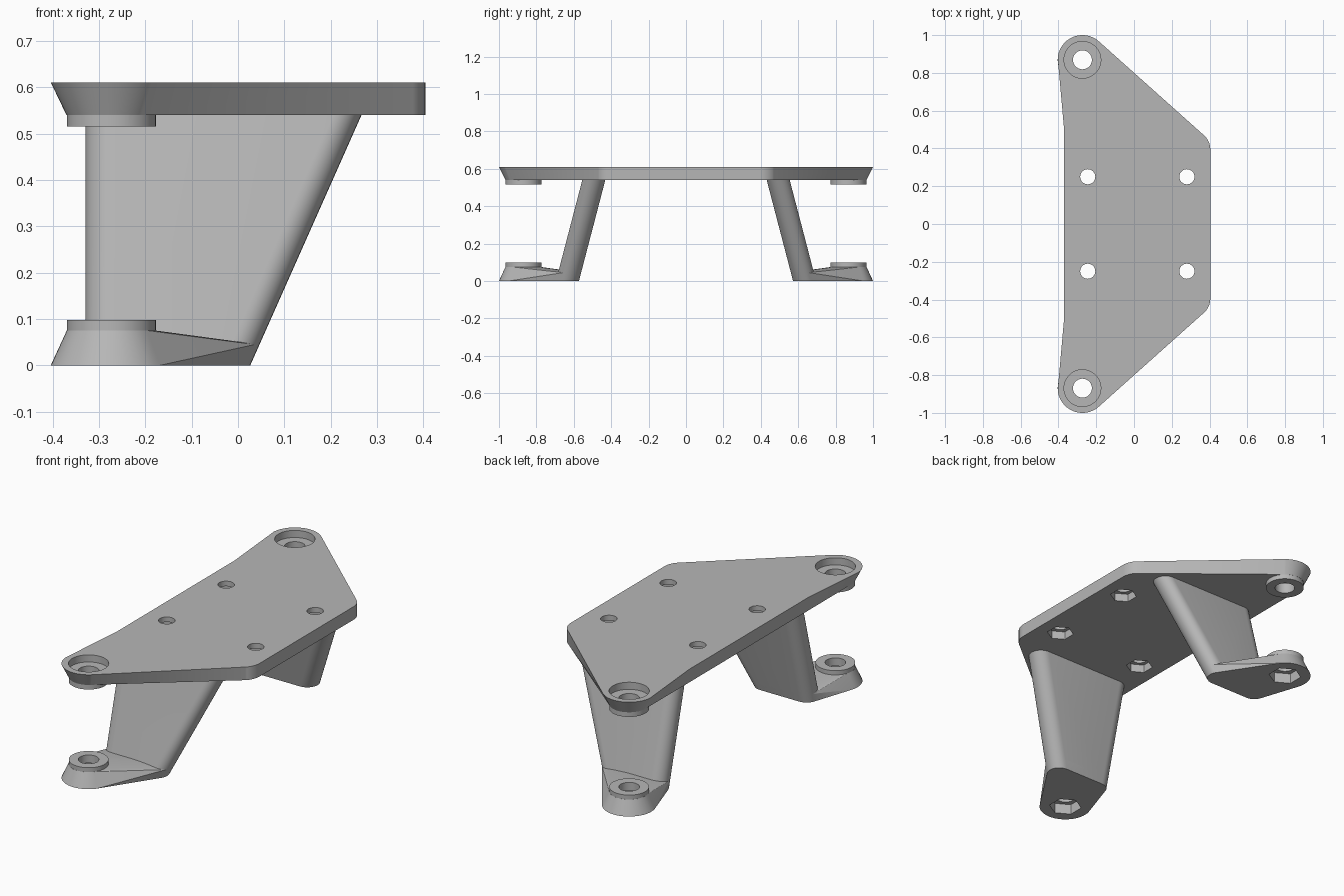
import bpy, bmesh
from math import cos, sin, radians

if "Cube" in bpy.data.objects:
    bpy.data.objects.remove(bpy.data.objects["Cube"])

grey = bpy.data.materials.new("plain grey")
grey.use_nodes = True
colour = (0.47, 0.47, 0.47, 1)
grey.diffuse_color = colour
grey.node_tree.nodes["Principled BSDF"].inputs["Base Color"].default_value = colour

BOLT_X, BOLT_Y = -0.273, 0.869
RIM, BOSS = 0.131, 0.0965
TOP, UNDER = 0.61, 0.54


def arc(cx, cy, r, start, end, n):
    angles = [radians(start + (end - start) * i / n) for i in range(n + 1)]
    return [(cx + r * cos(a), cy + r * sin(a)) for a in angles]


def circle(cx, cy, r, n=48, turn=0):
    return arc(cx, cy, r, turn, turn + 360, n)[:-1]


def make(name, bm):
    bmesh.ops.recalc_face_normals(bm, faces=bm.faces)
    mesh = bpy.data.meshes.new(name)
    bm.to_mesh(mesh)
    bm.free()
    mesh.materials.append(grey)
    obj = bpy.data.objects.new(name, mesh)
    bpy.context.collection.objects.link(obj)
    return obj


def loft(bm, lower, z0, upper, z1):
    """Closed solid between two outlines with equal point counts."""
    a = [bm.verts.new((x, y, z0)) for x, y in lower]
    b = [bm.verts.new((x, y, z1)) for x, y in upper]
    bm.faces.new(a[::-1])
    bm.faces.new(b)
    for i in range(len(a)):
        j = (i + 1) % len(a)
        bm.faces.new((a[i], a[j], b[j], b[i]))


def prisms(name, centres, r, z0, z1, n=48, turn=0):
    bm = bmesh.new()
    for x, y in centres:
        ring = circle(x, y, r, n, turn)
        loft(bm, ring, z0, ring, z1)
    return make(name, bm)


def activate(obj):
    bpy.ops.object.select_all(action='DESELECT')
    obj.select_set(True)
    bpy.context.view_layer.objects.active = obj


def combine(obj, other, operation):
    mod = obj.modifiers.new("cut", 'BOOLEAN')
    mod.operation, mod.solver, mod.object = operation, 'EXACT', other
    activate(obj)
    bpy.ops.object.modifier_apply(modifier=mod.name)
    bpy.data.objects.remove(other)


def smooth(obj):
    activate(obj)
    bpy.ops.object.shade_smooth_by_angle(angle=radians(25))


def plate_outline(end_radius):
    half = arc(0.304, 0.395, 0.1, 0, 48, 10)
    half += arc(BOLT_X, BOLT_Y, end_radius, 48, 176, 28)
    half.append((-0.37, 0.5))
    return half + [(x, -y) for x, y in reversed(half)]


def leg_section(z, side):
    """Rounded slab section; the leg leans inwards and widens upwards."""
    t = z / UNDER
    y = 0.634 - 0.141 * t
    right = arc(-0.035 + 0.24 * t, y, 0.0615, -90, 90, 16)
    left = arc(-0.268, y, 0.0615, 90, 270, 16)
    return [(x, v * side) for x, v in right + left]


# Top plate with flared ends, bolt bosses, counterbores and nut pockets
bolts = [(BOLT_X, s * BOLT_Y) for s in (-1, 1)]
screws = [(x, s * 0.25) for x in (-0.245, 0.28) for s in (-1, 1)]
bm = bmesh.new()
loft(bm, plate_outline(BOSS), UNDER, plate_outline(RIM), TOP)
plate = make("top_plate", bm)
combine(plate, prisms("bosses", bolts, BOSS - 0.0005, 0.515, 0.56), 'UNION')
combine(plate, prisms("counterbores", bolts, 0.0975, 0.572, 0.7), 'DIFFERENCE')
combine(plate, prisms("bolt_holes", bolts, 0.05, 0.4, 0.7), 'DIFFERENCE')
combine(plate, prisms("screw_holes", screws, 0.04, 0.4, 0.7, 32), 'DIFFERENCE')
combine(plate, prisms("nut_pockets", screws, 0.067, 0.4, 0.583, 6, 30), 'DIFFERENCE')
smooth(plate)

for side, label in ((-1, "front"), (1, "back")):
    # Leaning leg, sunk slightly into the foot and the plate
    bm = bmesh.new()
    loft(bm, leg_section(0.01, side), 0.01, leg_section(0.55, side), 0.55)
    smooth(make(label + "_leg", bm))

    # Foot: hull of the flared bolt pad and the bottom of the leg
    spot = [(BOLT_X, side * BOLT_Y)]
    bm = bmesh.new()
    rings = [(circle(*spot[0], RIM), 0), (circle(*spot[0], BOSS), 0.075),
             (leg_section(0, side), 0), (leg_section(0.045, side), 0.045)]
    points = [bm.verts.new((x, y, z)) for ring, z in rings for x, y in ring]
    hull = bmesh.ops.convex_hull(bm, input=points)
    inner = {v for v in hull["geom_interior"] + hull["geom_unused"]
             if isinstance(v, bmesh.types.BMVert)}
    bmesh.ops.delete(bm, geom=list(inner), context='VERTS')
    bmesh.ops.dissolve_limit(bm, angle_limit=radians(0.5),
                             verts=bm.verts, edges=bm.edges)
    foot = make(label + "_foot", bm)
    combine(foot, prisms("boss", spot, BOSS - 0.0005, 0.03, 0.098), 'UNION')
    combine(foot, prisms("hole", spot, 0.05, -0.1, 0.2), 'DIFFERENCE')
    combine(foot, prisms("pocket", spot, 0.082, -0.1, 0.055, 6, 30), 'DIFFERENCE')
    smooth(foot)
